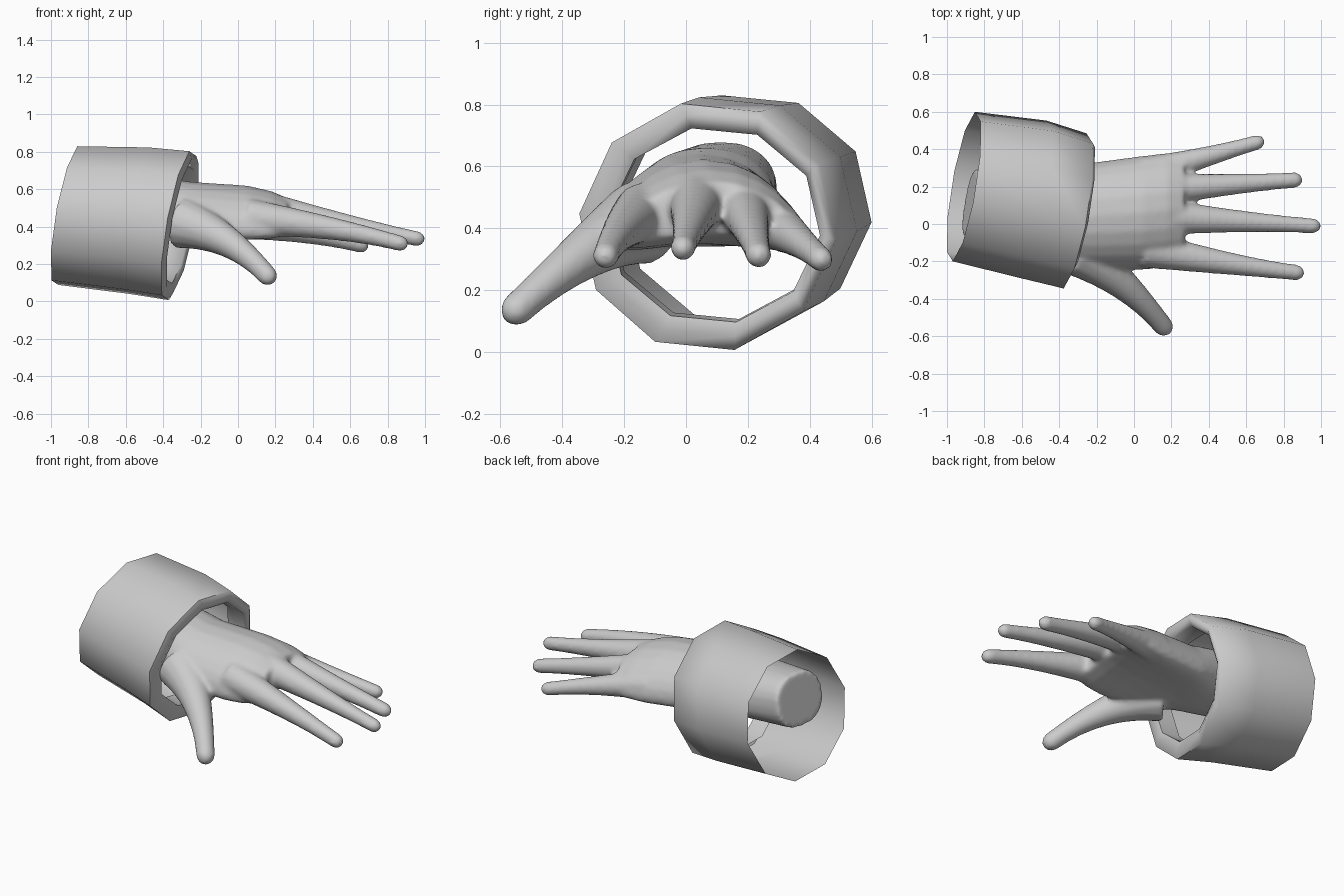
import bpy, bmesh, math
from mathutils import Vector

if "Cube" in bpy.data.objects:
    bpy.data.objects.remove(bpy.data.objects["Cube"])


def loft(bm, rings, cap=True):
    """Bridge a list of point rings, optionally closing both ends."""
    loops = [[bm.verts.new(p) for p in ring] for ring in rings]
    n = len(loops[0])
    for a, b in zip(loops, loops[1:]):
        for i in range(n):
            j = (i + 1) % n
            bm.faces.new((a[i], a[j], b[j], b[i]))
    if cap:
        bm.faces.new(loops[0])
        bm.faces.new(loops[-1][::-1])


def section(n, x, yc, zc, ry, rz, arch=0, tilt=0, turn=0.0, square=1.0):
    """Cross-section facing x, with sagging sides and a leaning plane."""
    ring = []
    for i in range(n):
        a = 2 * math.pi * i / n + turn
        c = math.copysign(abs(math.cos(a)) ** square, math.cos(a))
        s = math.copysign(abs(math.sin(a)) ** square, math.sin(a))
        dy, dz = ry * c, rz * s - arch * c * c
        ring.append((x + tilt * (dy + 1.05 * dz), yc + dy, zc + dz))
    return ring


def digit(bm, base, mid, tip, r0, r1, n=14, steps=8):
    """Tapering finger along a curve through three points, with a round tip."""
    a, m, b = Vector(base), Vector(mid), Vector(tip)
    ctrl = 2 * m - (a + b) / 2
    path = []
    for i in range(steps + 1):
        t = i / steps
        p = a * (1 - t) ** 2 + ctrl * 2 * t * (1 - t) + b * t * t
        path.append((p, r1 + (r0 - r1) * (1 - t) ** 1.6))
    end = (b - ctrl).normalized()
    for ang in (0.5, 1.0, 1.35):
        path.append((b + end * r1 * math.sin(ang), r1 * math.cos(ang)))
    rings = []
    for i, (p, r) in enumerate(path):
        t = (path[min(i + 1, len(path) - 1)][0] - path[max(i - 1, 0)][0]).normalized()
        u = t.cross(Vector((0, 0, 1))).normalized()
        v = u.cross(t)
        rings.append([p + r * (u * math.cos(2 * math.pi * k / n) + v * math.sin(2 * math.pi * k / n))
                      for k in range(n)])
    loft(bm, rings)


def make(name, bm):
    bmesh.ops.recalc_face_normals(bm, faces=bm.faces)
    me = bpy.data.meshes.new(name)
    bm.to_mesh(me)
    bm.free()
    ob = bpy.data.objects.new(name, me)
    bpy.context.collection.objects.link(ob)
    return ob


# Hand: forearm and arched palm
bm = bmesh.new()
loft(bm, [section(24, *s, square=0.85) for s in (
    (-0.88, 0.115, 0.52, 0.18, 0.16, 0, 0.17),
    (-0.40, 0.06, 0.50, 0.235, 0.16, 0.03, 0.05),
    (-0.25, 0.04, 0.495, 0.285, 0.145, 0.08),
    (0.05, 0.06, 0.485, 0.305, 0.135, 0.10),
    (0.18, 0.075, 0.475, 0.305, 0.115, 0.095),
    (0.27, 0.08, 0.465, 0.285, 0.085, 0.08))])

# Fingers, index to little: base, middle, tip, radii
digit(bm, (0.06, -0.135, 0.45), (0.50, -0.21, 0.39), (0.87, -0.26, 0.31), 0.10, 0.043)
digit(bm, (0.10, 0.04, 0.50), (0.55, 0.015, 0.415), (0.96, -0.01, 0.335), 0.102, 0.041)
digit(bm, (0.10, 0.18, 0.48), (0.50, 0.21, 0.395), (0.86, 0.235, 0.313), 0.092, 0.043)
digit(bm, (0.06, 0.27, 0.42), (0.37, 0.355, 0.365), (0.66, 0.437, 0.299), 0.09, 0.041)
# Thumb
digit(bm, (-0.30, -0.145, 0.42), (-0.05, -0.33, 0.315), (0.158, -0.548, 0.137), 0.14, 0.054)
hand = make("hand", bm)

# Fuse the parts into one skin and soften the joins
rm = hand.modifiers.new("fuse", 'REMESH')
rm.mode = 'VOXEL'
rm.voxel_size = 0.012
rm.use_smooth_shade = True
sm = hand.modifiers.new("soften", 'SMOOTH')
sm.factor = 0.5
sm.iterations = 12

# Cuff: ten-sided sleeve, open at the back, with a lip folded in at the front
bm = bmesh.new()
loft(bm, [section(10, *s, 0, 0.165, turn=math.radians(-6)) for s in (
    (-0.91, 0.20, 0.459, 0.402, 0.379),
    (-0.53, 0.13, 0.432, 0.425, 0.40),
    (-0.315, 0.07, 0.405, 0.417, 0.407),
    (-0.295, 0.08, 0.408, 0.38, 0.365),
    (-0.31, 0.09, 0.41, 0.345, 0.32),
    (-0.43, 0.10, 0.42, 0.345, 0.32))], cap=False)
cuff = make("cuff", bm)
bpy.context.view_layer.objects.active = cuff
cuff.select_set(True)
bpy.ops.object.shade_smooth_by_angle(angle=math.radians(65))
